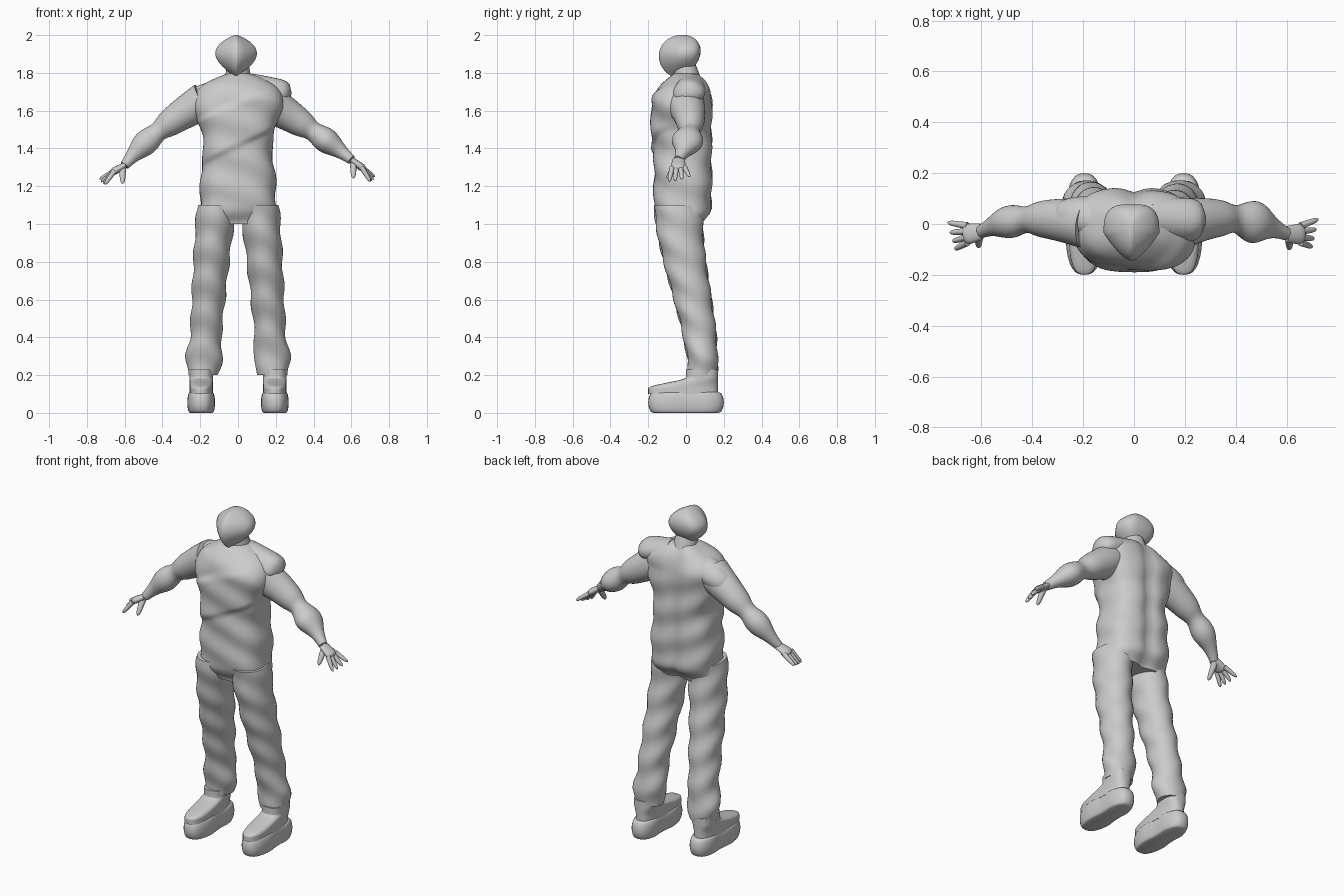
import bpy, bmesh, math
from mathutils import Vector

cube = bpy.data.objects.get("Cube")
if cube:
    bpy.data.objects.remove(cube, do_unlink=True)

grey = bpy.data.materials.new("plain_grey")
grey.use_nodes = True
grey.diffuse_color = (0.6, 0.6, 0.6, 1)
grey.node_tree.nodes["Principled BSDF"].inputs["Base Color"].default_value = grey.diffuse_color

UP = Vector((0, 0, 1))
BACK = Vector((0, 1, 0))


def mix(start, end, t):
    return start + (end - start) * t


def ease(t):
    t = max(0, min(1, t))
    return t * t * (3 - 2 * t)


def bump(value, centre, width):
    return math.exp(-((value - centre) / width) ** 2)


def round_section(c, s):
    return c, s


def boxy_section(c, s):
    return math.copysign(abs(c) ** 0.75, c), math.copysign(abs(s) ** 0.75, s)


def head_section(c, s):
    # Wedge-shaped face, squarer back
    if s < 0:
        return mix(c, math.copysign(1 + s, c), 0.6), s
    return math.copysign(abs(c) ** 0.6, c), s ** 0.7


def no_folds(point, s):
    return 0


def loft(name, rule, upright=False, section=round_section, folds=no_folds, sides=32, rings=28):
    """Skin rings along a path; rule(t) gives the centre, depth and width."""
    bm = bmesh.new()
    rows = []
    for i in range(rings + 1):
        t = i / rings
        centre, depth, width = rule(t)
        along = UP
        if not upright:
            along = (rule(min(1, t + 0.05))[0] - rule(max(0, t - 0.05))[0]).normalized()
        back = (BACK - along * BACK.dot(along)).normalized()
        across = back.cross(along)
        row = []
        for j in range(sides):
            angle = math.tau * j / sides
            c, s = section(math.cos(angle), math.sin(angle))
            point = centre + across * c * width + back * s * depth
            point += (across * c + back * s) * folds(point, s)
            row.append(bm.verts.new(point))
        rows.append(row)
    for low, high in zip(rows, rows[1:]):
        for j in range(sides):
            k = (j + 1) % sides
            bm.faces.new((low[j], low[k], high[k], high[j]))
    bm.faces.new(rows[0])
    bm.faces.new(rows[-1])
    bmesh.ops.recalc_face_normals(bm, faces=bm.faces)
    mesh = bpy.data.meshes.new(name)
    bm.to_mesh(mesh)
    bm.free()
    mesh.materials.append(grey)
    part = bpy.data.objects.new(name, mesh)
    bpy.context.collection.objects.link(part)
    bpy.ops.object.select_all(action='DESELECT')
    part.select_set(True)
    bpy.context.view_layer.objects.active = part
    bpy.ops.object.shade_smooth_by_angle(angle=math.radians(50))


def limb(name, start, end, thick, thin, flatness=1, folds=no_folds, sides=16, rings=12):
    """Tapered rod with a rounded far end."""
    def rule(t):
        size = mix(thick, thin, t) * max(0.2, math.sqrt(1 - t ** 8))
        return start.lerp(end, t), size, size * flatness
    loft(name, rule, folds=folds, sides=sides, rings=rings)


def cloth_folds(point, s):
    return 0.005 * math.sin(35 * point.z + 12 * point.x + 2 * s)


def shirt_folds(point, s):
    # Two diagonal wraps in front, a furrow down the back
    if s > 0:
        return cloth_folds(point, s) - 0.02 * s * bump(point.x, 0, 0.04)
    upper = ease((1.67 + point.x / 2 - point.z) * 30)
    lower = ease((1.43 + point.x / 2 - point.z) * 30)
    return cloth_folds(point, s) - 0.015 * s * (upper - lower)


# Torso: slim waist, broad chest, closing in to the neck
def torso_rule(t):
    z = mix(1, 1.8, t)
    crown = max(0, (z - 1.65) / 0.15)
    width = 0.2 - 0.02 * bump(z, 1.4, 0.1) + 0.04 * bump(z, 1.65, 0.1)
    depth = 0.155 - 0.05 * bump(z, 1, 0.05)
    centre = Vector((0.02 * crown * (1 - crown), -0.015 * (1 - crown), z))
    return centre, depth * (1 - 0.6 * crown ** 2), width * (1 - 0.75 * crown ** 3)


loft("torso", torso_rule, True, boxy_section, shirt_folds, sides=64, rings=60)


# Head and neck
def head_rule(t):
    girth = max(0.02, math.sin(math.pi * t ** 1.2))
    centre = Vector((-0.01, mix(-0.05, -0.02, t), mix(1.78, 2, t)))
    return centre, 0.11 * girth ** 0.4, 0.11 * girth ** 0.7


loft("head", head_rule, True, head_section)
limb("neck", Vector((0, 0.02, 1.7)), Vector((0, -0.02, 1.9)), 0.08, 0.05)

# Draped cloth on the shoulders: raised collar left, open cap right
limb("left_collar", Vector((0.06, 0.02, 1.73)), Vector((0.28, 0.01, 1.68)),
     0.08, 0.09, 0.8, cloth_folds, sides=32)
limb("right_shoulder_cap", Vector((-0.08, 0.02, 1.7)), Vector((-0.32, 0.02, 1.6)),
     0.08, 0.09, 0.9, cloth_folds, sides=32)


# Arms: bent path with a bulging upper sleeve and forearm
def make_arm(side, shoulder, elbow, wrist, cuff):
    def rule(t):
        centre = shoulder.lerp(elbow, t).lerp(elbow.lerp(wrist, t), t)
        size = mix(0.1, 0.025, t) - 0.012 * bump(t, 0.5, 0.08)
        forearm = bump(t, 0.7, 0.13)
        return centre, size + cuff * forearm, size + 0.017 * forearm
    loft(side + "_arm", rule)


# Hands: palm, four fanned fingers and a drooping thumb
def make_hand(side, wrist, palm):
    along = (palm - wrist).normalized()
    limb(side + "_palm", wrist, palm + along * 0.02, 0.032, 0.045, 0.5)
    for i in range(4):
        spread = BACK * (1.5 - i)
        root = palm + spread * 0.022
        aim = along + spread * 0.2 - UP * 0.25 * i
        limb(f"{side}_finger_{i + 1}", root, root + aim.normalized() * 0.09, 0.014, 0.01)
    base = wrist.lerp(palm, 0.2)
    limb(side + "_thumb", base, base - BACK * 0.06 - UP * 0.09, 0.02, 0.012)


right_wrist = Vector((-0.6, -0.03, 1.31))
left_wrist = Vector((0.6, -0.04, 1.34))
make_arm("right", Vector((-0.18, 0, 1.65)), Vector((-0.45, 0.05, 1.5)), right_wrist, 0.015)
make_arm("left", Vector((0.18, 0, 1.63)), Vector((0.4, 0.06, 1.5)), left_wrist, 0.035)
make_hand("right", right_wrist, Vector((-0.655, -0.04, 1.28)))
make_hand("left", left_wrist, Vector((0.655, -0.04, 1.3)))


# Trouser legs: spread and lean back towards a flared hem
def make_leg(side, sign):
    def rule(t):
        centre = Vector((sign * mix(0.11, 0.185, t ** 0.8), mix(-0.04, 0.09, ease(t)), mix(1.1, 0.2, t)))
        return centre, mix(0.13, 0.075, t), mix(0.105, 0.075, t) + 0.02 * bump(t, 0.9, 0.08)
    loft(side + "_trouser_leg", rule, True, folds=cloth_folds, rings=50)


# Boots: the toe steps up to a straight ankle, over a flared sole
def make_boot(side, sign):
    def upper(t):
        z = mix(0.1, 0.23, t)
        heel, toe = 0.17, mix(-0.2, 0, ease((z - 0.13) / 0.06))
        return Vector((sign * 0.195, (heel + toe) / 2, z)), (heel - toe) / 2, 0.062

    def sole(t):
        flare = max(0, math.sin(math.pi * t)) ** 0.4
        return Vector((sign * 0.195, 0, mix(0, 0.11, t))), 0.17 + 0.03 * flare, 0.06 + 0.015 * flare

    def instep(point, s):
        return -0.012 * bump(point.y, 0.03, 0.05)

    loft(side + "_boot", upper, True, boxy_section)
    loft(side + "_sole", sole, True, boxy_section, instep)


for side, sign in (("left", 1), ("right", -1)):
    make_leg(side, sign)
    make_boot(side, sign)
